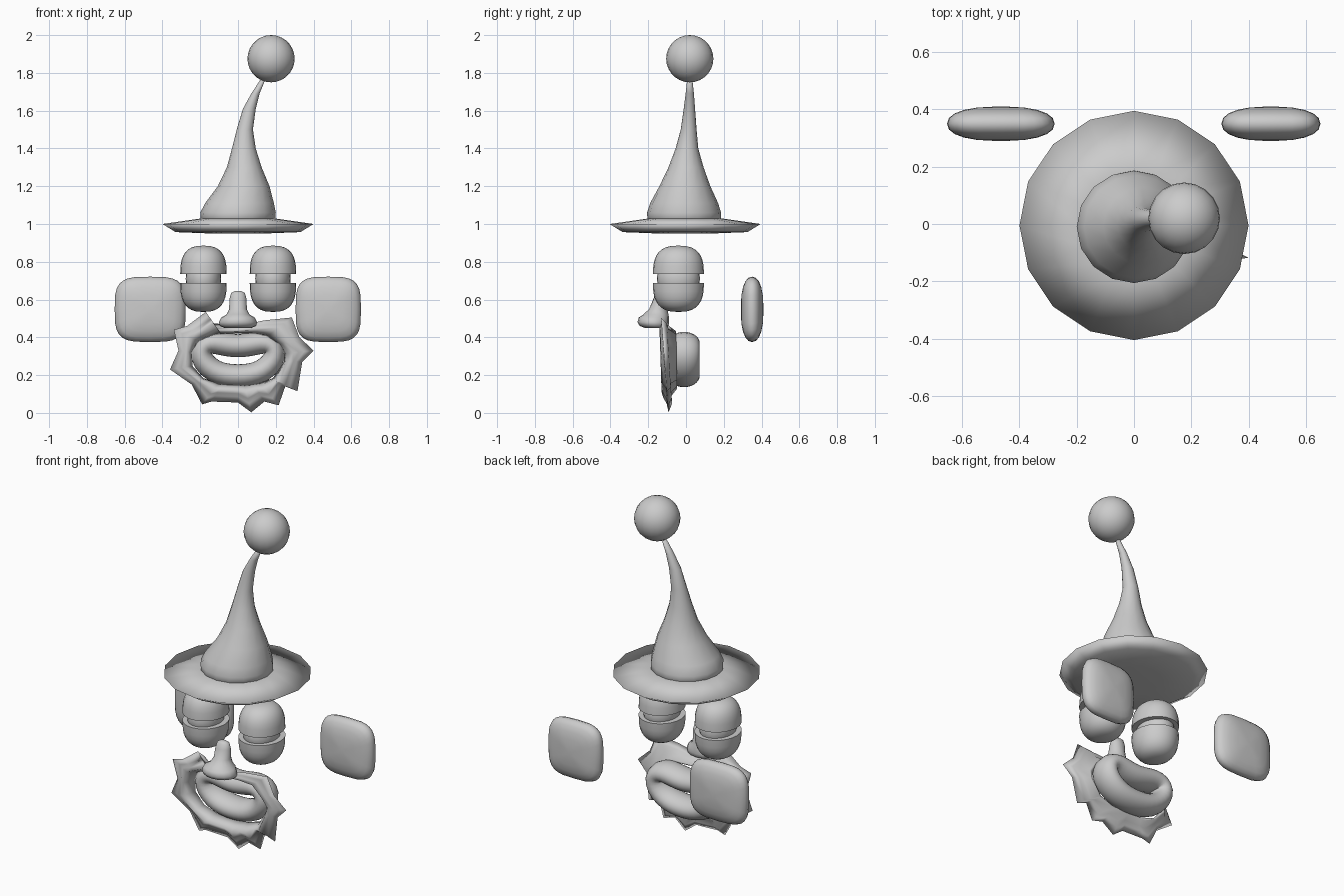
import bpy, bmesh, math
from mathutils import Vector

if "Cube" in bpy.data.objects:
    bpy.data.objects.remove(bpy.data.objects["Cube"])


def loft(name, rings, caps=True, angle=None, closed=False):
    """Skin a list of equal-length point rings into one smooth object."""
    bm = bmesh.new()
    rows = [[bm.verts.new(p) for p in r] for r in rings]
    pairs = list(zip(rows, rows[1:]))
    if closed:
        pairs.append((rows[-1], rows[0]))
    for a, b in pairs:
        n = len(a)
        for i in range(n):
            bm.faces.new((a[i], a[(i + 1) % n], b[(i + 1) % n], b[i]))
    if caps and not closed:
        bm.faces.new(rows[0])
        bm.faces.new(rows[-1])
    bmesh.ops.recalc_face_normals(bm, faces=bm.faces)
    me = bpy.data.meshes.new(name)
    bm.to_mesh(me)
    bm.free()
    ob = bpy.data.objects.new(name, me)
    bpy.context.collection.objects.link(ob)
    bpy.ops.object.select_all(action='DESELECT')
    ob.select_set(True)
    bpy.context.view_layer.objects.active = ob
    if angle:
        bpy.ops.object.shade_smooth_by_angle(angle=math.radians(angle))
    else:
        bpy.ops.object.shade_smooth()
    return ob


def ring(x, y, z, rx, ry, n=16):
    """Horizontal ellipse."""
    return [(x + rx * math.cos(2 * math.pi * i / n),
             y + ry * math.sin(2 * math.pi * i / n), z) for i in range(n)]


def spow(v, e):
    return math.copysign(abs(v) ** e, v)


# hat brim: thin saucer with a sharp faceted rim
loft("hat_brim", [ring(0, -.005, z, r, r) for r, z in
                  [(.15, .95), (.33, .957), (.4, 1.0), (.19, 1.03)]])

# hat cone: bent, tapering towards the ball
cone = [(0, -.008, 1.0, .195, .195), (0, -.01, 1.06, .2, .196),
        (.008, -.01, 1.11, .182, .18), (.03, -.006, 1.2, .137, .135),
        (.033, 0, 1.3, .092, .093), (.031, .005, 1.4, .063, .06),
        (.036, .014, 1.5, .043, .042), (.06, .018, 1.61, .034, .03),
        (.092, .02, 1.69, .022, .022), (.14, .02, 1.78, .011, .012)]
loft("hat_cone", [ring(*c) for c in cone])

# ball on the hat tip
bpy.ops.mesh.primitive_uv_sphere_add(segments=20, ring_count=14, radius=.125,
                                     location=(.175, .02, 1.875))
bpy.context.object.name = "hat_ball"
bpy.ops.object.shade_smooth()


# eyes: two domed lids around an inner eyeball
def eyelid(name, x, z, h):
    rings = []
    for k in range(9):
        a = k / 8 * math.radians(88)
        c, s = math.cos(a) ** (2 / 2.7), math.sin(a) ** (2 / 2.7)
        rings.append(ring(x, -.04, z + h * s, .123 * c, .135 * c, 24))
    loft(name, rings, angle=50)


for side, x in (("left", -.183), ("right", .185)):
    eyelid(side + "_upper_eyelid", x, .735, .15)
    eyelid(side + "_lower_eyelid", x, .688, -.153)
    bpy.ops.mesh.primitive_uv_sphere_add(segments=24, ring_count=14, radius=1,
                                         location=(x, -.04, .711))
    bpy.context.object.scale = (.094, .114, .11)
    bpy.context.object.name = side + "_eyeball"
    bpy.ops.object.shade_smooth()

# nose: narrow bridge flaring to a wide tip (z, half width, y front, y back)
nose = [(.645, .018, -.15, -.125), (.635, .036, -.163, -.112),
        (.605, .045, -.172, -.105), (.55, .047, -.195, -.098),
        (.522, .06, -.225, -.093), (.505, .088, -.25, -.09),
        (.48, .101, -.257, -.09), (.46, .096, -.245, -.092),
        (.449, .07, -.215, -.11)]
loft("nose", [ring(0, (f + b) / 2, z, w, (b - f) / 2) for z, w, f, b in nose])


# ears: flattened rounded squares standing behind the face
def ear(name, x, w):
    rings = []
    for k in range(11):
        a = math.radians(-86 + 172 * k / 10)
        s = math.cos(a) ** .8
        y = .35 + .06 * spow(math.sin(a), .9)
        pts = []
        for i in range(28):
            t = 2 * math.pi * i / 28
            pts.append((x + w * s * spow(math.cos(t), .55), y,
                        .548 + .173 * s * spow(math.sin(t), .55)))
        rings.append(pts)
    loft(name, rings)


ear("left_ear", -.465, .188)
ear("right_ear", .478, .173)

# lips: fat tube swept round a smiling loop
path = [(0, .353), (.06, .36), (.125, .374), (.175, .365), (.2, .325), (.185, .27),
        (.13, .22), (.065, .2), (0, .195), (-.065, .2), (-.13, .22), (-.185, .27),
        (-.2, .325), (-.175, .365), (-.125, .374), (-.06, .36)]
tubes = []
for i, (x, z) in enumerate(path):
    px, pz = path[i - 1]
    nx, nz = path[(i + 1) % len(path)]
    d = Vector((nx - px, nz - pz)).normalized()
    tubes.append([(x + .063 * math.cos(t) * d.y, -.01 + .085 * math.sin(t),
                   z - .063 * math.cos(t) * d.x)
                  for t in (2 * math.pi * j / 14 for j in range(14))])
lips = loft("lips", tubes, closed=True)
lips.modifiers.new("smooth", 'SUBSURF').levels = 1

# spiky beard collar round the mouth: outline of spikes and dips
spikes = [(-.17, .535), (-.13, .475), (0, .46), (.14, .49), (.285, .505),
          (.325, .40), (.4, .33), (.34, .27), (.315, .115), (.25, .14),
          (.215, .04), (.14, .06), (.07, .003), (0, .055), (-.14, .06),
          (-.19, .045), (-.245, .15), (-.36, .23), (-.315, .33), (-.34, .44),
          (-.27, .46)]
# cross-section from hole to spike tip and back: (fraction, y)
section = [(0, -.055), (.1, -.1), (.3, -.135), (.5, -.13), (.68, -.118),
           (1, -.115), (.7, -.09), (.4, -.085), (.15, -.05)]
rows = []
for f, y in section:
    pts = []
    for x, z in spikes:
        d = Vector((x, z - .285))
        r = (abs(d.x / .245) ** 2.4 + abs(d.y / .135) ** 2.4) ** (-1 / 2.4)
        k = r + (1 - r) * f
        pts.append((d.x * k, y - .02 * d.y / .25 * f, .285 + d.y * k))
    rows.append(pts)
loft("beard_collar", rows, closed=True)
